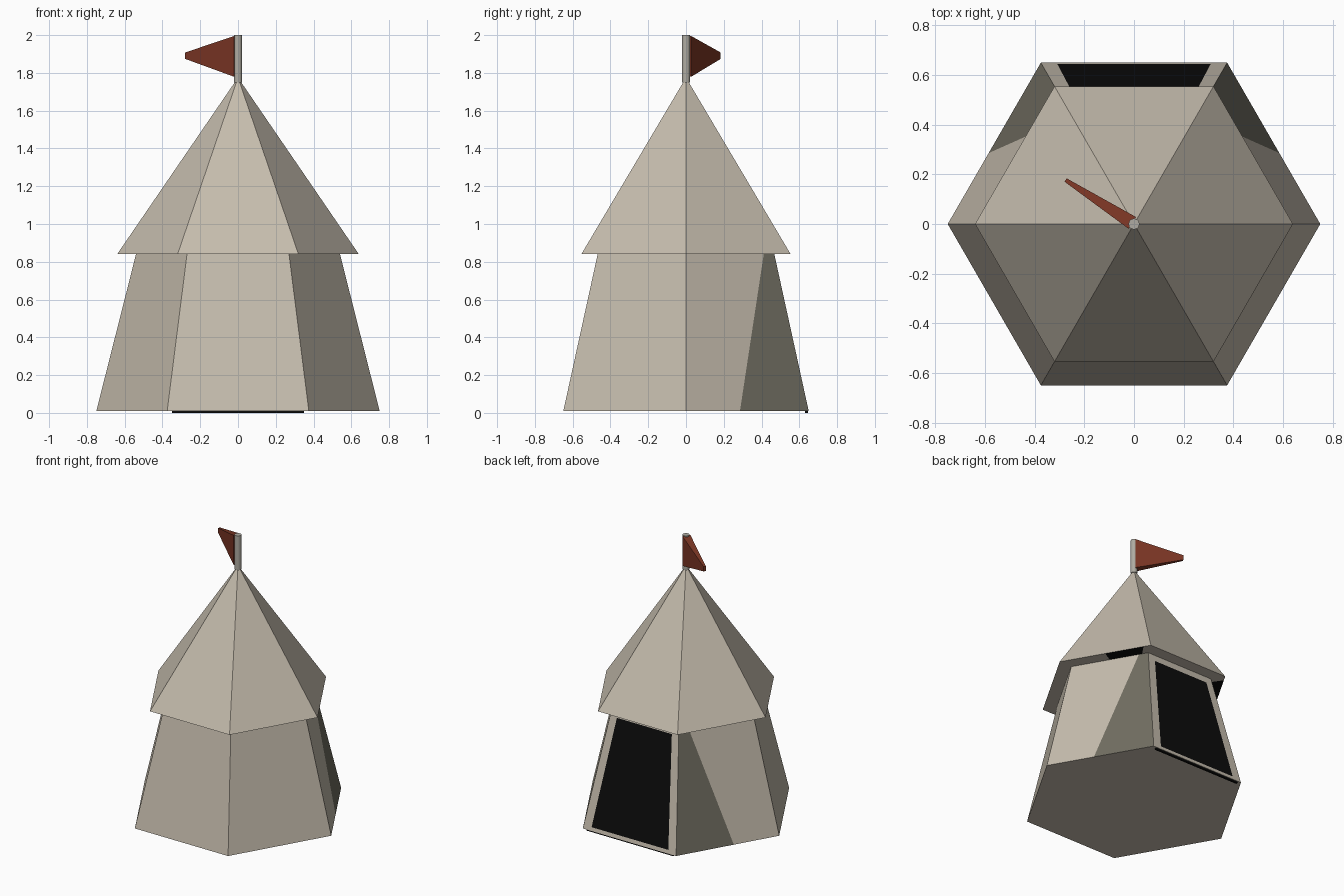
import bpy, bmesh, math
from mathutils import Vector

if "Cube" in bpy.data.objects:
    bpy.data.objects.remove(bpy.data.objects["Cube"])

Z0, Z1, APEX = 0.01, 0.84, 1.775      # wall foot, eave height, roof tip
R0, R1, RE = 0.75, 0.54, 0.64         # foot, wall top and eave radii


def material(name, rgb):
    m = bpy.data.materials.new(name)
    m.diffuse_color = (*rgb, 1)
    m.use_nodes = True
    m.node_tree.nodes["Principled BSDF"].inputs["Base Color"].default_value = m.diffuse_color
    return m


CANVAS = material("canvas", (0.56, 0.505, 0.42))
SHADE = material("dark_canvas", (0.165, 0.155, 0.122))
BLACK = material("doorway_black", (0.0035, 0.0035, 0.0035))
RED = material("flag_red", (0.20, 0.037, 0.018))
METAL = material("pole_grey", (0.43, 0.41, 0.36))


def build(name, polys, mats):
    """Make a mesh object from (points, material index) pairs."""
    bm = bmesh.new()
    for pts, mi in polys:
        f = bm.faces.new([bm.verts.new(p) for p in pts])
        f.material_index = mi
    bmesh.ops.remove_doubles(bm, verts=bm.verts, dist=1e-5)
    bmesh.ops.recalc_face_normals(bm, faces=bm.faces)
    me = bpy.data.meshes.new(name)
    bm.to_mesh(me)
    bm.free()
    for m in mats:
        me.materials.append(m)
    ob = bpy.data.objects.new(name, me)
    bpy.context.collection.objects.link(ob)
    return ob


def side(k, t, r, z):
    """Point at fraction t along side k of a hexagon of radius r."""
    a, b = (Vector((r * math.cos(math.radians(60 * i)),
                    r * math.sin(math.radians(60 * i)), z)) for i in (k, k + 1))
    return a.lerp(b, t)


def wall(k, t, h):
    return side(k, t, R0 + (R1 - R0) * h, Z0 + (Z1 - Z0) * h)


def strip(fn, t0, t1):
    """Quad whose lower/upper fractions are given as (low, high) pairs."""
    return [fn(t0[0], 0), fn(t1[0], 0), fn(t1[1], 1), fn(t0[1], 1)]


# Walls: plain sides, a dark wedge either side of the back, a framed doorway
walls = [([side(k, 0, R0, Z0) for k in range(6)], 0)]
for k in range(6):
    fn = lambda t, h, k=k: wall(k, t, h)
    if k in (0, 2):
        cut = (0.44, 0.88) if k == 0 else (0.56, 0.12)
        walls.append((strip(fn, (0, 0), cut), 0 if k == 0 else 1))
        walls.append((strip(fn, cut, (1, 1)), 1 if k == 0 else 0))
    elif k == 1:
        outer = [fn(0, 0), fn(1, 0), fn(1, 1), fn(0, 1)]
        inner = [fn(0.085, 0.03), fn(0.915, 0.03), fn(0.9, 0.94), fn(0.1, 0.94)]
        for i in range(4):
            j = (i + 1) % 4
            walls.append(([outer[i], outer[j], inner[j], inner[i]], 0))
        walls.append((inner, 2))
    else:
        walls.append((strip(fn, (0, 0), (1, 1)), 0))
build("tent_walls", walls, [CANVAS, SHADE, BLACK])

# Roof: six slopes and a flat eave underside with dark patches by the doorway
roof = []
for k in range(6):
    roof.append(([side(k, 0, RE, Z1), side(k, 1, RE, Z1), Vector((0, 0, APEX))], 0))
    under = lambda t, h, k=k: side(k, t, RE + (R1 - RE) * h, Z1)
    cuts = {0: [0, 0.5, 0.92, 1], 2: [0, 0.08, 0.5, 1]}.get(k, [0, 1])
    for i, (a, b) in enumerate(zip(cuts, cuts[1:])):
        roof.append((strip(under, (a, a), (b, b)), int(len(cuts) > 2 and i == 1)))
build("tent_roof", roof, [CANVAS, BLACK])


def box(name, ends, mat):
    """Join two four-point rings into a closed solid."""
    a, b = ends
    polys = [(a, 0), (b, 0)]
    polys += [([a[i], a[(i + 1) % 4], b[(i + 1) % 4], b[i]], 0) for i in range(4)]
    return build(name, polys, [mat])


# Thin sill under the doorway
box("door_sill", [[Vector((x, y, z)) for x, y in
    ((-0.35, 0.63), (0.35, 0.63), (0.35, 0.645), (-0.35, 0.645))]
    for z in (0.0, 0.012)], BLACK)

# Flag pole
bpy.ops.mesh.primitive_cylinder_add(vertices=16, radius=0.022, depth=0.25,
                                    location=(0, 0, 1.875))
pole = bpy.context.object
pole.name = "flag_pole"
pole.data.materials.append(METAL)
bpy.ops.object.shade_smooth_by_angle()

# Tapered pennant blowing to the back left
out = Vector((-0.84, 0.54, 0)).normalized()
across = Vector((-out.y, out.x, 0))


def flag_ring(d, w, z_low, z_high):
    c = out * d
    return [c + across * s * w + Vector((0, 0, z))
            for s, z in ((-1, z_low), (1, z_low), (1, z_high), (-1, z_high))]


box("pennant", [flag_ring(0.008, 0.028, 1.78, 1.995),
                flag_ring(0.327, 0.008, 1.874, 1.908)], RED)
